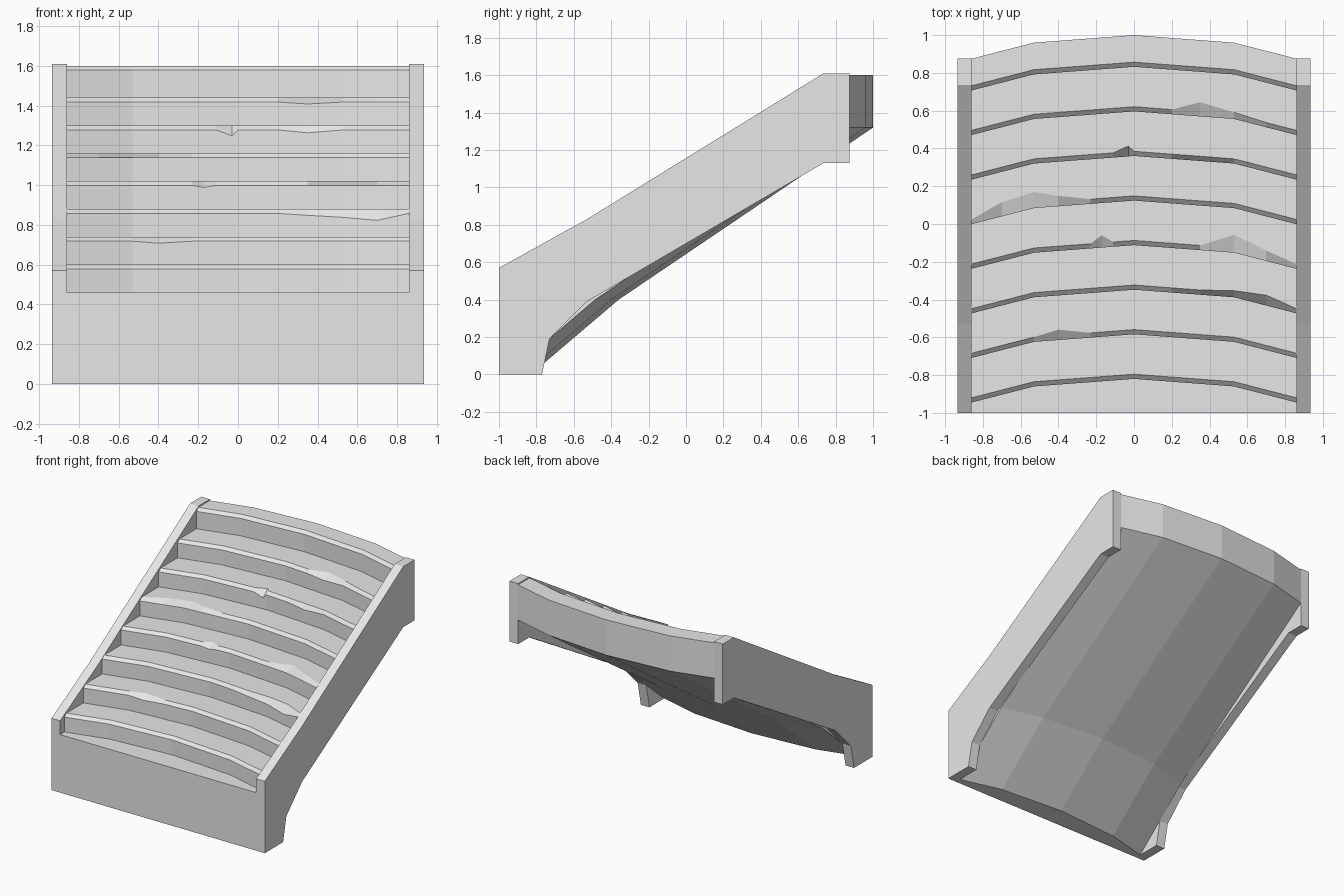
import bpy
import bmesh

cube = bpy.data.objects.get("Cube")
if cube:
    bpy.data.objects.remove(cube, do_unlink=True)

stone = bpy.data.materials.new("pale grey stone")
stone.use_nodes = True
GREY = (0.8, 0.8, 0.8, 1)
stone.diffuse_color = GREY
stone.node_tree.nodes["Principled BSDF"].inputs["Base Color"].default_value = GREY

HALF = 0.86      # inner half width between the side walls
OUTER = 0.935    # outer half width
STEPS = 8


def loft(name, sections):
    """Solid through matching closed cross-sections, capped at both ends."""
    bm = bmesh.new()
    rings = [[bm.verts.new(p) for p in s] for s in sections]
    for a, b in zip(rings, rings[1:]):
        for i in range(len(a)):
            j = (i + 1) % len(a)
            bm.faces.new((a[i], a[j], b[j], b[i]))
    bm.faces.new(rings[0])
    bm.faces.new(rings[-1])
    bmesh.ops.recalc_face_normals(bm, faces=bm.faces)
    mesh = bpy.data.meshes.new(name)
    bm.to_mesh(mesh)
    bm.free()
    mesh.materials.append(stone)
    obj = bpy.data.objects.new(name, mesh)
    bpy.context.collection.objects.link(obj)
    return obj


def bow(x):
    """Backward bow of the stair, as three-point straight runs per side."""
    x = abs(x)
    if x < 0.53:
        return -0.04 * x / 0.53
    return -0.04 - 0.085 * (x - 0.53) / (HALF - 0.53)


# Worn nosings: (step, x) -> (extra depth back, extra drop of the front edge)
chips = {
    (2, -0.4): (0.03, 0.01),
    (3, 0.7): (0.03, 0.035), (3, 0.53): (0.01, 0.02), (3, 0.35): (0, 0.01),
    (4, -0.17): (0.04, 0.01), (4, 0.53): (0.07, 0), (4, 0.7): (0.03, 0),
    (5, -0.53): (0.06, 0), (5, -0.7): (0.05, 0), (5, -0.4): (0.03, 0),
    (6, -0.03): (0.03, 0.03), (6, 0.35): (0, 0.015),
    (7, 0.35): (0.05, 0.01), (7, 0.53): (0.01, 0),
}


def stair_section(x):
    b = bow(x)
    pts = [(-1, 0), (-1, 0.46)]
    z = 0.46
    for k in range(1, STEPS + 1):
        y = -0.82 + 0.236 * (k - 1) + b
        top = 1.6 if k == STEPS else 0.46 + 0.14 * k
        back, drop = chips.get((k, x), (0, 0))
        # riser foot, riser head, bevelled nosing
        pts += [(y, z), (y, top - 0.022 - drop), (y + 0.025 + back, top)]
        z = top
    # back edge and sloping underside
    pts += [(1 + b, 1.6), (1 + b, 1.32), (-0.36 + b, 0.4), (-0.83 + b, 0)]
    return [(x, y, z) for y, z in pts]


columns = [-HALF, -0.7, -0.53, -0.4, -0.23, -0.17, -0.11, -0.03, 0,
           0.2, 0.35, 0.53, 0.7, HALF]
loft("bowed_steps", [stair_section(x) for x in columns])

# Side walls
wall = [(-1, 0), (-1, 0.57), (-0.53, 0.83), (0.735, 1.61), (0.875, 1.61),
        (0.875, 1.13), (0.735, 1.13), (-0.53, 0.39), (-0.73, 0.19), (-0.77, 0)]
for side, name in ((1, "left_side_wall"), (-1, "right_side_wall")):
    loft(name, [[(side * x, y, z) for y, z in wall] for x in (HALF, OUTER)])
